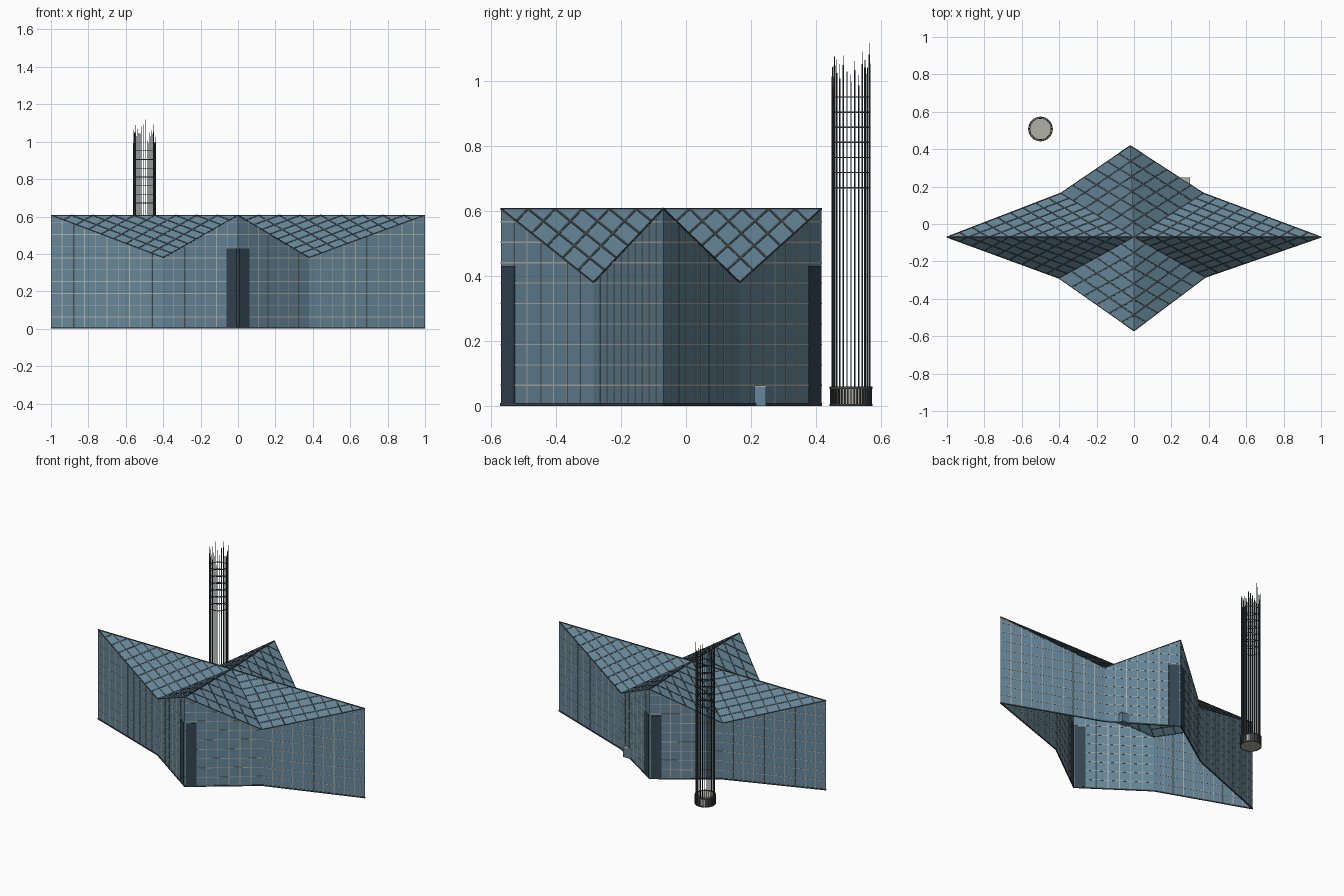
import bpy, bmesh, math, random
from mathutils import Vector as V

if "Cube" in bpy.data.objects:
    bpy.data.objects.remove(bpy.data.objects["Cube"])

random.seed(4)


def material(name, rgb):
    m = bpy.data.materials.new(name)
    m.diffuse_color = (*rgb, 1)
    m.use_nodes = True
    m.node_tree.nodes["Principled BSDF"].inputs["Base Color"].default_value = m.diffuse_color
    return m


GLASS = material("blue_glass", (0.13, 0.24, 0.32))
DOOR = material("dark_glass", (0.035, 0.06, 0.085))
LIGHT = material("pale_metal", (0.45, 0.43, 0.37))
DARK = material("dark_metal", (0.05, 0.06, 0.065))


def finish(bm, name, mat):
    bmesh.ops.recalc_face_normals(bm, faces=bm.faces)
    me = bpy.data.meshes.new(name)
    bm.to_mesh(me)
    bm.free()
    ob = bpy.data.objects.new(name, me)
    bpy.context.collection.objects.link(ob)
    me.materials.append(mat)
    return ob


def bar(bm, a, b, n, w, h):
    """Flat strip from a to b, w wide, reaching h either side of a surface with normal n."""
    d = b - a
    if d.length < 1e-3:
        return
    s = d.cross(n).normalized() * w / 2
    k = n.normalized() * h
    vs = [bm.verts.new(p + q) for p in (a, b) for q in (s + k, s - k, -s - k, k - s)]
    for i in range(4):
        j = (i + 1) % 4
        bm.faces.new((vs[i], vs[j], vs[j + 4], vs[i + 4]))
    bm.faces.new(vs[:4])
    bm.faces.new(vs[4:])


def ring_wall(bm, c, r, z0, z1, n, thick):
    """Square-section hoop."""
    prof = [(r, z0), (r, z1), (r - thick, z1), (r - thick, z0)]
    rows = [[bm.verts.new((c.x + q * math.cos(t), c.y + q * math.sin(t), z)) for q, z in prof]
            for t in (2 * math.pi * i / n for i in range(n))]
    for i in range(n):
        a, b = rows[i], rows[(i + 1) % n]
        for j in range(4):
            bm.faces.new((a[j], b[j], b[(j + 1) % 4], a[(j + 1) % 4]))


# Star plan: tips are high, notches are low
HI, LO = 0.607, 0.38
top = [V(p) for p in [(-1, -.07, HI), (-.4, -.29, LO), (0, -.57, HI), (.38, -.285, LO),
                      (1, -.07, HI), (.37, .165, LO), (-.02, .417, HI), (-.39, .165, LO)]]
centre = V((0, -.07, HI))
UP = V((0, 0, 1))
pairs = [(top[i], top[(i + 1) % 8]) for i in range(8)]


def ground(p):
    return V((p.x, p.y, 0))


# Wall and roof shells, open underneath
walls, roof = bmesh.new(), bmesh.new()
for a, b in pairs:
    walls.faces.new([walls.verts.new(p) for p in (ground(a), ground(b), b, a)])
    roof.faces.new([roof.verts.new(p) for p in (a, b, centre)])
bmesh.ops.remove_doubles(walls, verts=walls.verts, dist=1e-4)
bmesh.ops.remove_doubles(roof, verts=roof.verts, dist=1e-4)
finish(walls, "glass_walls", GLASS)
finish(roof, "folded_roof", GLASS)

# Wall grid, roof lattice and edge trim
grid, lattice, trim = bmesh.new(), bmesh.new(), bmesh.new()
for a, b in pairs:
    n = (ground(b) - ground(a)).cross(UP).normalized()
    cols = round((ground(b) - ground(a)).length / 0.066)
    for i in range(1, cols):
        p = a.lerp(b, i / cols)
        bar(grid, ground(p), p, n, 0.004, 0.0015)
    z = 0.063
    while z < HI - 0.02:
        p, q = V((a.x, a.y, z)), V((b.x, b.y, z))
        if z > LO:
            t = (HI - z) / (HI - LO)
            if a.z > b.z:
                q = p.lerp(q, t)
            else:
                p = q.lerp(p, t)
        bar(grid, p, q, n, 0.004, 0.0015)
        z += 0.063
    bar(trim, ground(a) + UP * .004, ground(b) + UP * .004, n, 0.008, 0.003)
    bar(trim, a, b, n, 0.005, 0.002)

    tip, notch = (a, b) if a.z > b.z else (b, a)
    rn = (b - a).cross(centre - a).normalized()
    count = 9 if abs(tip.x) > 0.5 else 6
    for i in range(1, count):
        t = i / count
        ridge = centre.lerp(tip, t)
        bar(lattice, ridge, centre.lerp(notch, t), rn, 0.008, 0.0015)
        bar(lattice, ridge, tip.lerp(notch, 1 - t), rn, 0.008, 0.0015)
for p in top:
    bar(trim, centre, p, UP, 0.005, 0.002)
finish(grid, "wall_mullions", LIGHT)
finish(lattice, "roof_lattice", DARK)
finish(trim, "edge_trim", DARK)

# Corner doors wrapping the front and back tips
for name, k in (("front_doors", 2), ("back_doors", 6)):
    bm = bmesh.new()
    for other in (top[k - 1], top[(k + 1) % 8]):
        a, b = ground(top[k]), ground(other)
        n = (b - a).cross(UP).normalized()
        d = (b - a).normalized()
        mid = a + d * 0.04
        bar(bm, mid + UP * .008, mid + UP * 0.43, n, 0.066, 0.004)
    finish(bm, name, DOOR)


# Small porch on the back right wall
def box(name, c, size, mat):
    bm = bmesh.new()
    bmesh.ops.create_cube(bm, size=1)
    for v in bm.verts:
        v.co = V([c[i] + v.co[i] * size[i] for i in range(3)])
    return finish(bm, name, mat)


box("back_porch", (.265, .224, .029), (.066, .046, .058), GLASS)
box("porch_roof", (.265, .224, .060), (.07, .048, .004), LIGHT)

# Rod tower: ribbed drum, pale cap, rods with uneven pointed tops, hoops
T = V((-.5, .508, 0))
bm = bmesh.new()
for z0, z1, r in ((0, .006, .066), (.052, .060, .066)):
    ring_wall(bm, T, r, z0, z1, 32, .006)
for i in range(40):
    t = 2 * math.pi * i / 40
    n = V((math.cos(t), math.sin(t), 0))
    p = T + n * .0625
    bar(bm, p + UP * .004, p + UP * .055, n, .004, .002)
finish(bm, "tower_drum_ribs", DARK)

bm = bmesh.new()
bmesh.ops.create_cone(bm, cap_ends=True, segments=32, radius1=.060, radius2=.060, depth=.056)
bmesh.ops.translate(bm, verts=bm.verts, vec=T + UP * .029)
finish(bm, "tower_drum", LIGHT)

bm = bmesh.new()
for i in range(30):
    t = 2 * math.pi * i / 30
    n = V((math.cos(t), math.sin(t), 0))
    p = T + n * .0585
    h = random.uniform(.98, 1.06)
    bar(bm, p + UP * .056, p + UP * h, n, .0036, .0018)
    bar(bm, p + UP * h, p + UP * (1.118 if i == 7 else h + random.uniform(.01, .045)),
        n, .0016, .0008)
finish(bm, "tower_rods", DARK)

bm = bmesh.new()
for i in range(7):
    z = .672 + i * .0465
    ring_wall(bm, T, .058, z - .002, z + .002, 30, .003)
finish(bm, "tower_hoops", DARK)
